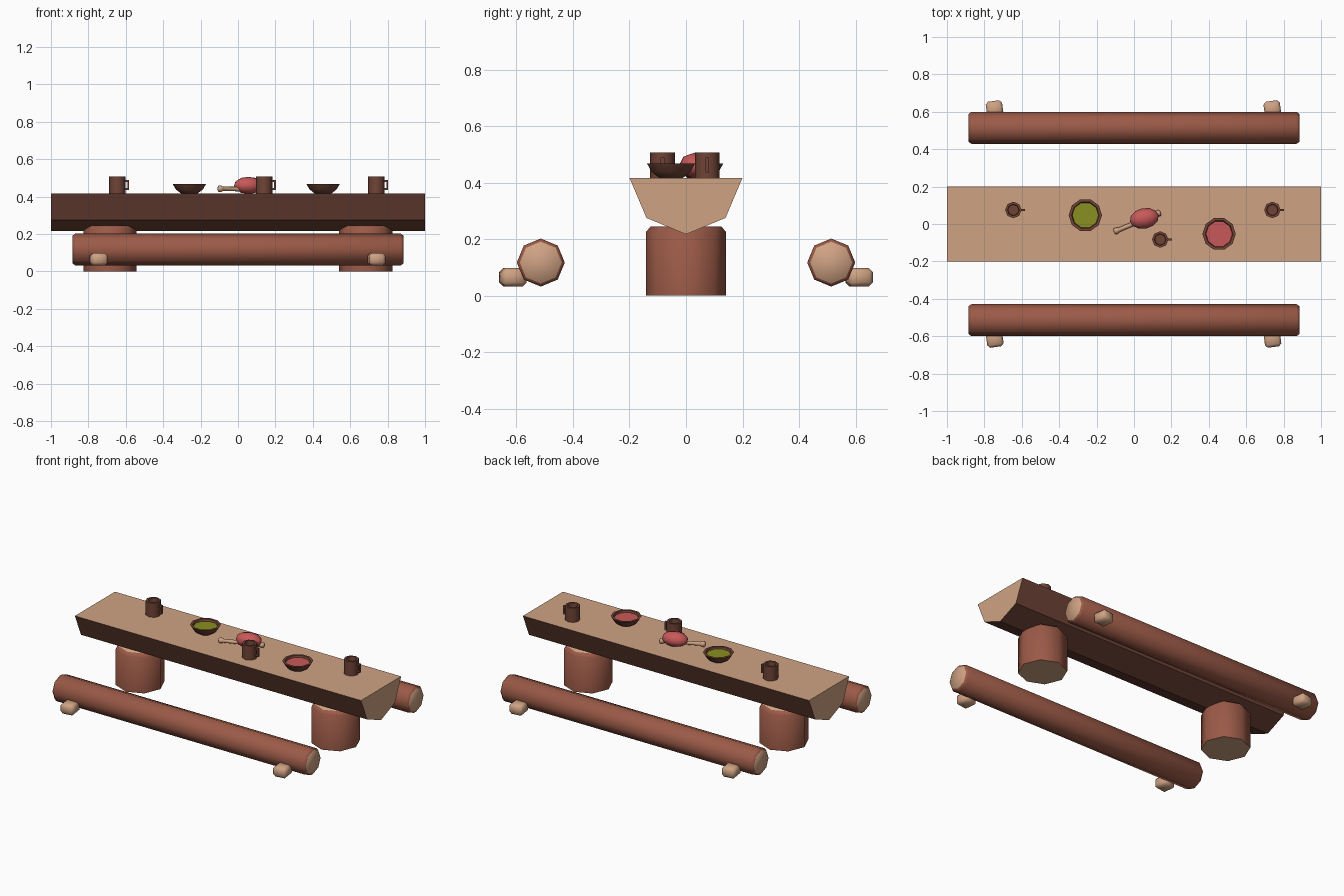
import bpy, bmesh, math
from mathutils import Matrix, Vector

if "Cube" in bpy.data.objects:
    bpy.data.objects.remove(bpy.data.objects["Cube"])


def material(name, rgb):
    lin = [c / 12.92 if c <= 0.04045 else ((c + 0.055) / 1.055) ** 2.4 for c in (v / 255 for v in rgb)]
    m = bpy.data.materials.new(name)
    m.diffuse_color = (*lin, 1)
    m.use_nodes = True
    m.node_tree.nodes["Principled BSDF"].inputs["Base Color"].default_value = m.diffuse_color
    return m


BARK = material("bark", (155, 90, 71))
DARK = material("dark wood", (112, 68, 54))
CUT = material("cut wood", (207, 162, 131))
RED = material("red meat", (200, 89, 89))
GREEN = material("green soup", (138, 143, 33))


def finish(bm, name, mats, matrix=Matrix(), rule=None, angle=60):
    """Turn a bmesh into an object; rule(face) gives the material index."""
    bmesh.ops.recalc_face_normals(bm, faces=bm.faces)
    for f in bm.faces:
        f.smooth = True
        f.material_index = rule(f) if rule else 0
    for e in bm.edges:
        e.smooth = e.calc_face_angle(0) < math.radians(angle)
    bm.transform(matrix)
    me = bpy.data.meshes.new(name)
    bm.to_mesh(me)
    bm.free()
    for m in mats:
        me.materials.append(m)
    ob = bpy.data.objects.new(name, me)
    bpy.context.collection.objects.link(ob)
    return ob


def lathe(name, profile, n, mats, matrix, rule=None, angle=60):
    """Closed turned solid from (radius, height) rings, capped at both ends."""
    bm = bmesh.new()
    rings = [[bm.verts.new((r * math.cos(2 * math.pi * i / n), r * math.sin(2 * math.pi * i / n), z))
              for i in range(n)] for r, z in profile]
    for a, b in zip(rings, rings[1:]):
        for i in range(n):
            j = (i + 1) % n
            bm.faces.new((a[i], a[j], b[j], b[i]))
    bm.faces.new(rings[0])
    bm.faces.new(rings[-1])
    return finish(bm, name, mats, matrix, rule, angle)


def rounded_box(name, size, mat, matrix, bevel):
    bm = bmesh.new()
    bmesh.ops.create_cube(bm, size=1, matrix=Matrix.Diagonal((*size, 1)))
    if bevel:
        bmesh.ops.bevel(bm, geom=bm.edges[:], offset=bevel, segments=1, affect='EDGES')
    return finish(bm, name, [mat], matrix)


def at(x, y, z):
    return Matrix.Translation((x, y, z))


def is_cap(f):
    return 1 if len(f.verts) > 4 else 0


# Split-log table top: cut faces on top and at both ends
bm = bmesh.new()
section = [(-0.2, 0.417), (-0.14, 0.275), (0, 0.217), (0.14, 0.275), (0.2, 0.417)]
face = bm.faces.new([bm.verts.new((-1, y, z)) for y, z in section])
ext = bmesh.ops.extrude_face_region(bm, geom=[face], use_keep_orig=True)
bmesh.ops.translate(bm, vec=(2, 0, 0), verts=[g for g in ext["geom"] if isinstance(g, bmesh.types.BMVert)])
finish(bm, "table_top", [DARK, CUT],
       rule=lambda f: 1 if f.normal.z > 0.9 or abs(f.normal.x) > 0.9 else 0, angle=30)

# Stump legs
for x in (-0.685, 0.683):
    lathe("stump_leg", [(0.142, 0), (0.142, 0.225), (0.125, 0.245)], 8, [BARK, CUT], at(x, 0, 0), is_cap)

# Log benches with their wedges
for s in (-1, 1):
    lathe("log_bench", [(0.074, -0.885), (0.085, -0.87), (0.085, 0.87), (0.074, 0.885)], 8, [BARK, CUT],
          at(0, s * 0.514, 0.117) @ Matrix.Rotation(math.pi / 2, 4, 'Y'), is_cap)
    for x in (-0.745, 0.74):
        rounded_box("bench_wedge", (0.088, 0.09, 0.065), CUT,
                    at(x, s * 0.613, 0.065) @ Matrix.Rotation(math.radians(8), 4, 'Z'), 0.014)

# Mugs: hollow cup plus handle
for x, y in ((-0.645, 0.075), (0.14, -0.083), (0.74, 0.075)):
    lathe("mug", [(0.044, 0.415), (0.044, 0.507), (0.031, 0.507), (0.029, 0.48)], 8, [DARK], at(x, y, 0))
    for z in (0.441, 0.484):
        rounded_box("mug_handle_arm", (0.026, 0.013, 0.011), DARK, at(x + 0.049, y, z), 0)
    rounded_box("mug_handle_grip", (0.01, 0.013, 0.054), DARK, at(x + 0.058, y, 0.4625), 0)

# Bowls with their contents as the inner cap
for x, y, food in ((-0.26, 0.047, GREEN), (0.455, -0.053, RED)):
    lathe("bowl", [(0.042, 0.415), (0.072, 0.438), (0.089, 0.467), (0.074, 0.467), (0.07, 0.455)], 10,
          [DARK, food], at(x, y, 0), lambda f: 1 if len(f.verts) > 4 and f.calc_center_median().z > 0.44 else 0)

# Joint of meat on a bone
p0, p1 = Vector((-0.095, -0.037, 0.442)), Vector((0.13, 0.057, 0.438))
along = (p1 - p0).to_track_quat('Z', 'Y').to_matrix().to_4x4()
L = (p1 - p0).length
lathe("bone", [(0.008, -0.013), (0.017, -0.008), (0.017, 0.006), (0.012, 0.016), (0.012, L - 0.016),
               (0.017, L - 0.006), (0.017, L + 0.008), (0.008, L + 0.013)], 8, [CUT],
      Matrix.Translation(p0) @ along)
bm = bmesh.new()
bmesh.ops.create_uvsphere(bm, u_segments=8, v_segments=6, radius=1)
finish(bm, "meat", [RED], at(0.055, 0.03, 0.46) @ Matrix.Rotation(math.radians(12), 4, 'Z')
       @ Matrix.Diagonal((0.078, 0.055, 0.046, 1)) @ Matrix.Rotation(math.pi / 2, 4, 'Y'))
